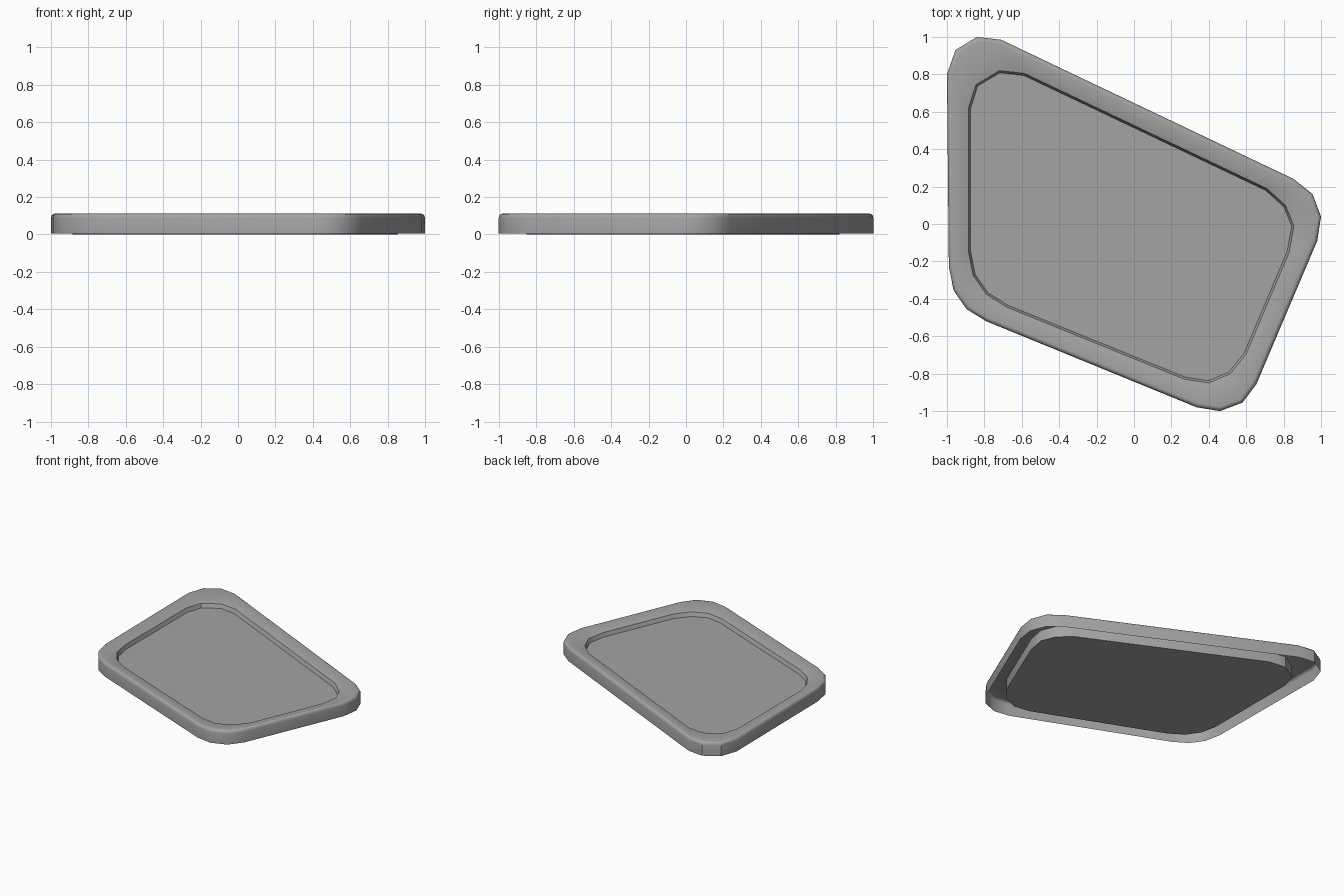
import bpy
import bmesh
import math
from mathutils import Vector

if "Cube" in bpy.data.objects:
    bpy.data.objects.remove(bpy.data.objects["Cube"], do_unlink=True)

# Clockwise outlines, four points per rounded corner
OUTER = [(-1, .8), (-.955, .93), (-.84, 1), (-.71, .985),
         (.855, .24), (.955, .16), (1, .04), (.98, -.09),
         (.655, -.855), (.58, -.955), (.46, -1), (.335, -.98),
         (-.79, -.52), (-.895, -.455), (-.965, -.355), (-.99, -.225)]
INNER = [(-.885, .62), (-.845, .745), (-.72, .82), (-.585, .805),
         (.71, .19), (.81, .1), (.855, -.01), (.83, -.15),
         (.6, -.695), (.515, -.8), (.4, -.85), (.27, -.83),
         (-.68, -.445), (-.79, -.375), (-.86, -.275), (-.885, -.15)]


def inset(outline, distance):
    """Move a clockwise outline inwards by a distance."""
    pts = [Vector(p) for p in outline]
    result = []
    for i, p in enumerate(pts):
        before = (p - pts[i - 1]).normalized()
        after = (pts[(i + 1) % len(pts)] - p).normalized()
        along = (before + after).normalized()
        result.append(p + Vector((along.y, -along.x)) * distance)
    return result


def make_material(name, value):
    mat = bpy.data.materials.new(name)
    mat.use_nodes = True
    color = (value, value, value, 1)
    mat.diffuse_color = color
    mat.node_tree.nodes["Principled BSDF"].inputs["Base Color"].default_value = color
    return mat


def make_object(name, rings, mat, capped=False):
    """Skin a stack of (outline, height) rings, optionally closing both ends."""
    bm = bmesh.new()
    loops = [[bm.verts.new((p[0], p[1], z)) for p in outline]
             for outline, z in rings]
    for a, b in zip(loops, loops[1:]):
        for i in range(len(a)):
            j = (i + 1) % len(a)
            bm.faces.new((a[j], a[i], b[i], b[j]))
    if capped:
        bm.faces.new(loops[0])
        bm.faces.new(list(reversed(loops[-1])))
    mesh = bpy.data.meshes.new(name)
    bm.to_mesh(mesh)
    bm.free()
    mesh.materials.append(mat)
    obj = bpy.data.objects.new(name, mesh)
    bpy.context.collection.objects.link(obj)
    bpy.ops.object.select_all(action='DESELECT')
    obj.select_set(True)
    bpy.context.view_layer.objects.active = obj
    bpy.ops.object.shade_smooth_by_angle(angle=math.radians(35))


gray = make_material("stone gray", 0.37)
TOP = 0.112
LIP = 0.085
FLOOR = 0.055

# Hollow rim: outer wall, rounded edge, top sloping gently to the lip
make_object("tray_rim", [
    (OUTER, 0.005), (OUTER, TOP - 0.024),
    (inset(OUTER, 0.004), TOP - 0.01), (inset(OUTER, 0.012), TOP - 0.003),
    (inset(OUTER, 0.024), TOP), (INNER, LIP)], gray)

# Thick panel: skirt below the lip, recess wall and flat floor
make_object("tray_panel", [
    (INNER, 0), (INNER, LIP), (inset(INNER, 0.012), FLOOR)], gray, capped=True)
